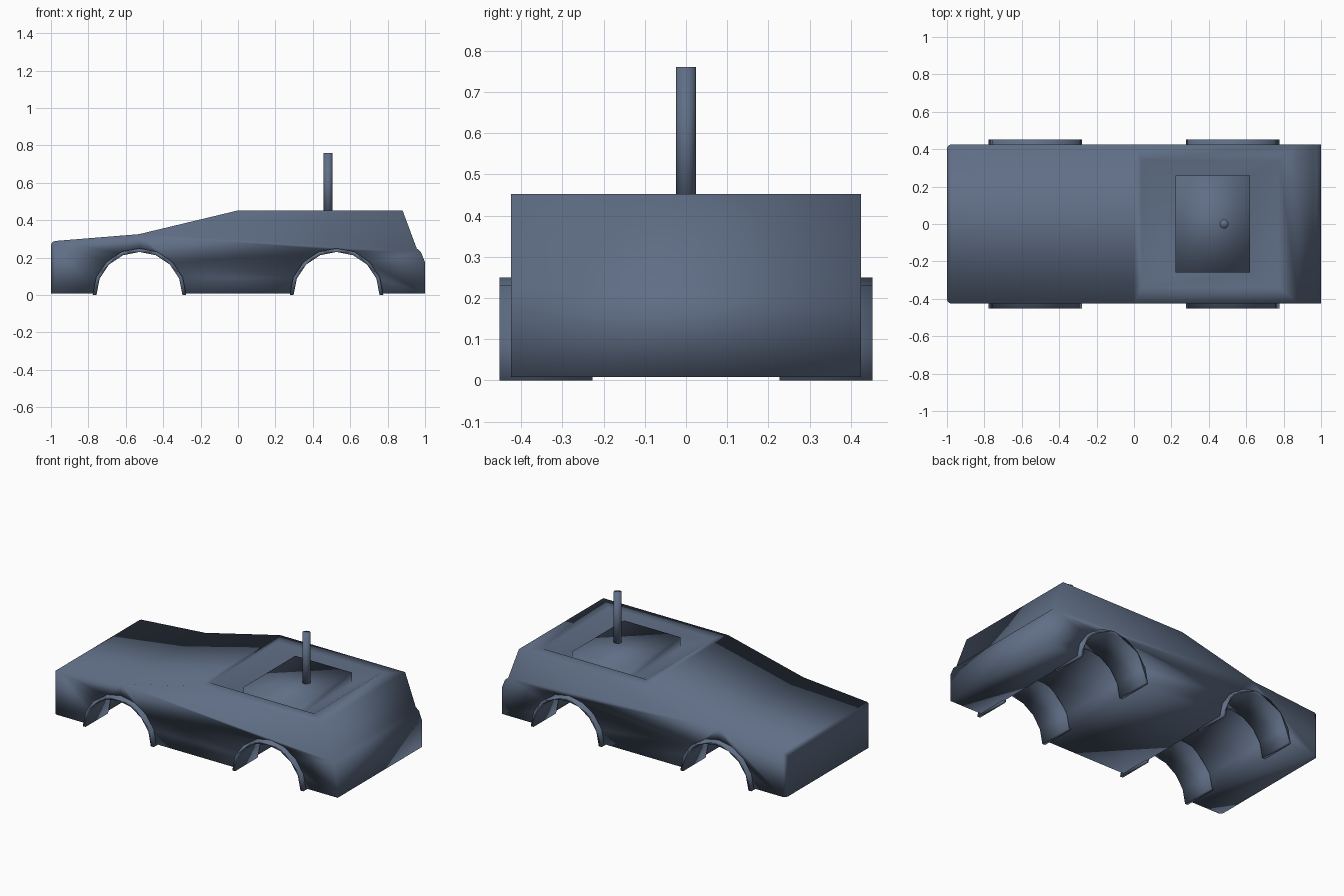
import bpy, bmesh, math

if "Cube" in bpy.data.objects:
    bpy.data.objects.remove(bpy.data.objects["Cube"])

ARCH_X = 0.527
SEG = 8

paint = bpy.data.materials.new("slate_paint")
paint.diffuse_color = (0.115, 0.155, 0.235, 1)
paint.use_nodes = True
paint.node_tree.nodes["Principled BSDF"].inputs["Base Color"].default_value = paint.diffuse_color


def arc(cx, r, z0):
    # half circle points from -x to +x, ends dropped to z0
    pts = []
    for i in range(SEG + 1):
        a = math.pi * (1 - i / SEG)
        z = z0 if i in (0, SEG) else r * math.sin(a)
        pts.append((cx + r * math.cos(a), z))
    return pts


def finish(bm, name):
    bmesh.ops.recalc_face_normals(bm, faces=bm.faces[:])
    for f in bm.faces:
        f.smooth = True
    me = bpy.data.meshes.new(name)
    bm.to_mesh(me)
    bm.free()
    me.materials.append(paint)
    ob = bpy.data.objects.new(name, me)
    bpy.context.collection.objects.link(ob)
    return ob


def extrude_profile(pts, y0, y1):
    bm = bmesh.new()
    a = [bm.verts.new((x, y0, z)) for x, z in pts]
    b = [bm.verts.new((x, y1, z)) for x, z in pts]
    bm.faces.new(a)
    bm.faces.new(b[::-1])
    n = len(pts)
    for i in range(n):
        j = (i + 1) % n
        bm.faces.new((a[i], b[i], b[j], a[j]))
    return bm


# Body: side profile with wheel tunnels, extruded across the width
FLOOR, ROOF, W = 0.008, 0.452, 0.425
profile = [(-1, FLOOR)]
profile += arc(-ARCH_X, 0.24, FLOOR) + arc(ARCH_X, 0.24, FLOOR)
profile += [(1, FLOOR), (1, 0.175), (0.978, 0.23), (0.955, 0.25),
            (0.88, ROOF), (0, ROOF), (-0.53, 0.325), (-1, 0.287)]
bm = extrude_profile(profile, -W, W)

# Sunken surround and raised deck, built into the roof face
roof = next(f for f in bm.faces
            if all(abs(v.co.z - ROOF) < 1e-5 for v in f.verts))
ring = sorted(roof.verts, key=lambda v: math.atan2(v.co.y, v.co.x - 0.44))
bm.faces.remove(roof)


def rect(x0, x1, y, z):
    return [bm.verts.new(c) for c in
            ((x0, -y, z), (x1, -y, z), (x1, y, z), (x0, y, z))]


loops = [ring, rect(0.04, 0.775, 0.34, ROOF),
         rect(0.222, 0.62, 0.26, 0.37), rect(0.222, 0.62, 0.26, 0.443)]
for lo, hi in zip(loops, loops[1:]):
    for i in range(4):
        j = (i + 1) % 4
        bm.faces.new((lo[i], lo[j], hi[j], hi[i]))
bm.faces.new(loops[-1])

# Rounded nose edges
nose = [e for e in bm.edges
        if all(v.co.x < -0.999 for v in e.verts)
        and not all(v.co.z < 0.1 for v in e.verts)]
bmesh.ops.bevel(bm, geom=nose, offset=0.022, segments=3, profile=0.5,
                affect='EDGES')
finish(bm, "body")

# Wheel arch liners: four half rings
for xn, cx in (("front", -ARCH_X), ("rear", ARCH_X)):
    for yn, s in (("left", -1), ("right", 1)):
        pts = arc(cx, 0.25, 0) + arc(cx, 0.23, 0)[::-1]
        finish(extrude_profile(pts, s * 0.227, s * 0.453),
               f"{xn}_{yn}_wheel_arch")

# Mast
bm = bmesh.new()
bmesh.ops.create_cone(bm, cap_ends=True, segments=24, radius1=0.024,
                      radius2=0.024, depth=0.36)
bmesh.ops.translate(bm, vec=(0.482, 0, 0.58), verts=bm.verts[:])
finish(bm, "mast")
